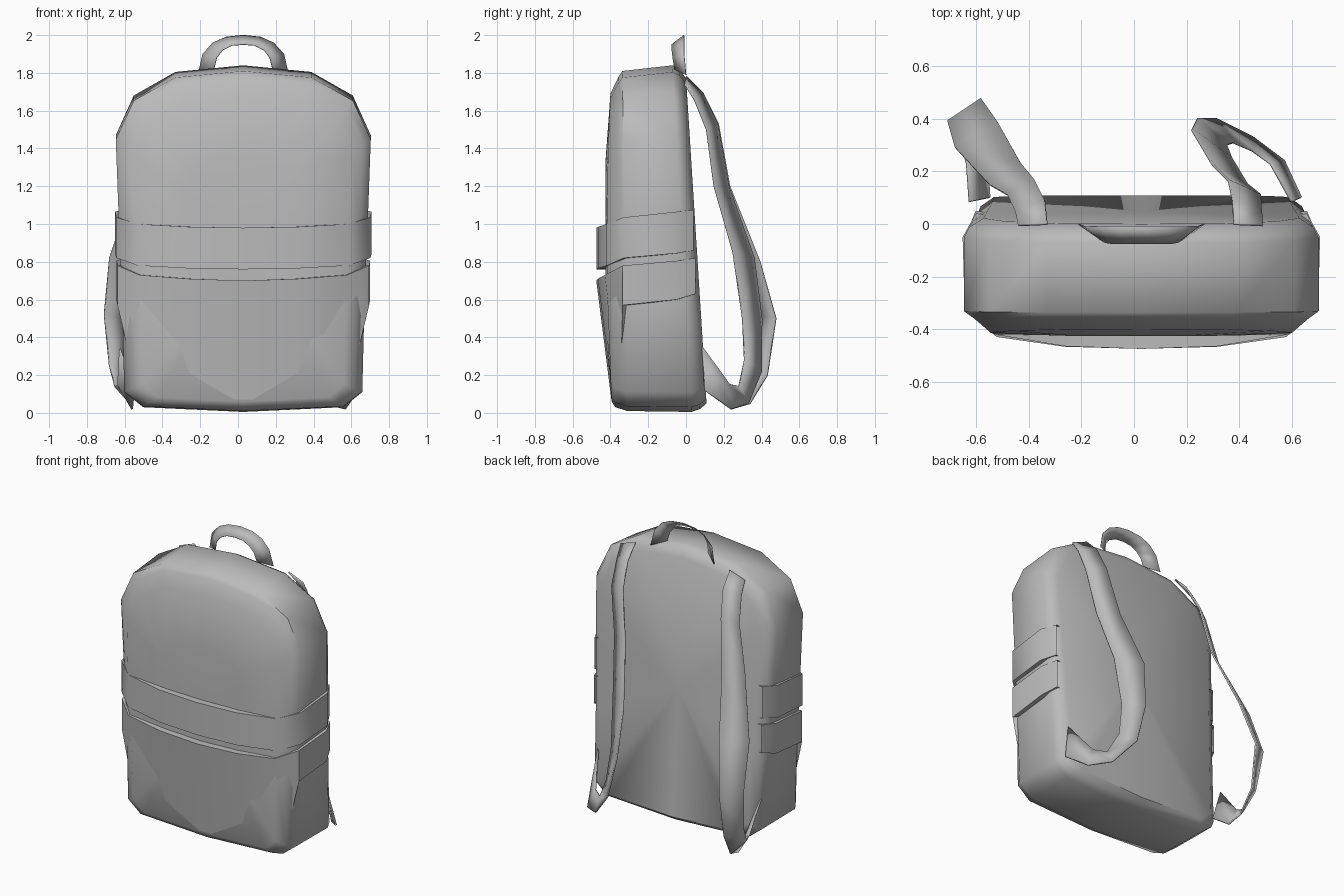
import bpy, math

CX = 0.028  # centre line of the bag

if "Cube" in bpy.data.objects:
    bpy.data.objects.remove(bpy.data.objects["Cube"], do_unlink=True)

fabric = bpy.data.materials.new("grey fabric")
fabric.use_nodes = True
fabric.diffuse_color = (0.5, 0.5, 0.5, 1)
fabric.node_tree.nodes["Principled BSDF"].inputs["Base Color"].default_value = (0.5, 0.5, 0.5, 1)


def make(name, verts, faces, angle=50, thickness=0):
    mesh = bpy.data.meshes.new(name)
    mesh.from_pydata(verts, [], faces)
    mesh.materials.append(fabric)
    obj = bpy.data.objects.new(name, mesh)
    bpy.context.collection.objects.link(obj)
    bpy.ops.object.select_all(action='DESELECT')
    obj.select_set(True)
    bpy.context.view_layer.objects.active = obj
    bpy.ops.object.mode_set(mode='EDIT')
    bpy.ops.mesh.select_all(action='SELECT')
    bpy.ops.mesh.normals_make_consistent(inside=False)
    bpy.ops.object.mode_set(mode='OBJECT')
    bpy.ops.object.shade_smooth_by_angle(angle=math.radians(angle))
    if thickness:
        solid = obj.modifiers.new("thickness", 'SOLIDIFY')
        solid.thickness = thickness
        solid.offset = 0
    return obj


def grid_faces(rows, cols, wrap=False):
    faces = []
    for r in range(rows - 1):
        for c in range(cols if wrap else cols - 1):
            d = (c + 1) % cols
            faces.append((r * cols + c, r * cols + d, (r + 1) * cols + d, (r + 1) * cols + c))
    return faces


def mirrored(half):
    """Half profile starting on the centre line -> full open profile."""
    return [(-p[0], *p[1:]) for p in half[:0:-1]] + list(half)


# Bag body: arched outline lofted from front to back
half = [(0, 1.84), (0.36, 1.805), (0.58, 1.68), (0.675, 1.47), (0.658, 1.0),
        (0.642, 0.6), (0.63, 0.11), (0.53, 0.03), (0, 0.005)]
outline = half + [(-x, z) for x, z in half[-2:0:-1]]
loft = [  # width factor, lowest z, highest z, depth rule
    (0.45, 0.45, 1.35, lambda z: -0.425),
    (0.85, 0.06, 1.69, lambda z: -0.39 - 0.03 * math.sin(math.pi * z / 1.9)),
    (0.94, 0.03, 1.78, lambda z: -0.375 + 0.01 * z),
    (1.0, 0.01, 1.81, lambda z: -0.31 - 0.015 * z),
    (1.0, 0.005, 1.84, lambda z: 0.03 - 0.055 * z),
    (0.97, 0.02, 1.82, lambda z: 0.075 - 0.06 * z),
    (0.89, 0.05, 1.77, lambda z: 0.112 - 0.063 * z),
]
verts = []
for width, low, high, depth in loft:
    for x, z in outline:
        zz = low + (z - 0.005) / 1.835 * (high - low)
        verts.append((CX + x * width, depth(zz), zz))
n = len(outline)
faces = grid_faces(len(loft), n, wrap=True)
verts += [(CX, -0.427, 0.9), (CX, 0.045, 0.9)]
last = (len(loft) - 1) * n
for i in range(n):
    j = (i + 1) % n
    faces += [(i, j, len(verts) - 2), (last + i, last + j, len(verts) - 1)]
make("bag_body", verts, faces)


# Bands wrapping front and sides: x, y, bottom z, top z
def wrap_band(name, half_plan):
    plan = mirrored(half_plan)
    outer_low = [(x, y + (0.08 if z < 0.1 else 0), z) for x, y, z, t in plan]
    outer_high = [(x, y, t) for x, y, z, t in plan]
    tuck = lambda row: [(x * 0.92, y * 0.87, z) for x, y, z in row]
    rows = [tuck(outer_low), outer_low, outer_high, tuck(outer_high)]
    verts = [(CX + x, y, z) for row in rows for x, y, z in row]
    make(name, verts, grid_faces(4, len(plan)))


wrap_band("upper_band", [
    (0, -0.475, 0.76, 0.98), (0.29, -0.465, 0.765, 0.985), (0.56, -0.42, 0.78, 1.0),
    (0.672, -0.33, 0.82, 1.035), (0.68, -0.05, 0.845, 1.065), (0.63, 0.04, 0.86, 1.075)])
wrap_band("front_pocket", [
    (0, -0.475, 0.07, 0.70), (0.29, -0.467, 0.07, 0.71), (0.55, -0.43, 0.08, 0.73),
    (0.666, -0.335, 0.57, 0.78), (0.672, -0.05, 0.60, 0.805), (0.63, 0.05, 0.63, 0.82)])


# Ribbons spanned between two edge paths
def ribbon(name, edge_a, edge_b, thickness=0.01):
    verts = list(edge_a) + list(edge_b)
    make(name, verts, grid_faces(2, len(edge_a)), 60, thickness)


# Carry handle
back_edge = mirrored([(0, -0.01, 2.0), (0.09, -0.01, 1.99), (0.16, -0.01, 1.96),
                      (0.215, -0.01, 1.90), (0.24, 0.0, 1.79)])
front_edge = mirrored([(0, -0.075, 1.95), (0.06, -0.075, 1.945), (0.11, -0.075, 1.92),
                       (0.14, -0.07, 1.88), (0.155, -0.06, 1.82)])
ribbon("carry_handle", [(CX + x, y, z) for x, y, z in back_edge],
       [(CX + x, y, z) for x, y, z in front_edge], 0.004)

# Shoulder straps: inner edge, then outer edge
ribbon("left_shoulder_strap",
       [(0.38, 0, 1.78), (0.375, 0.09, 1.69), (0.36, 0.165, 1.53), (0.3, 0.225, 1.2),
        (0.22, 0.36, 0.82), (0.24, 0.4, 0.5), (0.31, 0.4, 0.22), (0.45, 0.33, 0.05),
        (0.57, 0.24, 0.02), (0.635, 0.1, 0.12)],
       [(0.49, -0.005, 1.74), (0.485, 0.045, 1.66), (0.48, 0.11, 1.5), (0.43, 0.15, 1.2),
        (0.37, 0.25, 0.85), (0.35, 0.3, 0.5), (0.38, 0.31, 0.28), (0.45, 0.28, 0.14),
        (0.52, 0.23, 0.15), (0.6, 0.085, 0.35)])
ribbon("right_shoulder_strap",
       [(-0.33, 0, 1.78), (-0.34, 0.09, 1.69), (-0.38, 0.17, 1.53), (-0.43, 0.23, 1.2),
        (-0.52, 0.39, 0.8), (-0.58, 0.475, 0.5), (-0.585, 0.43, 0.2), (-0.57, 0.34, 0.05),
        (-0.56, 0.24, 0.02), (-0.55, 0.1, 0.12)],
       [(-0.44, -0.005, 1.74), (-0.45, 0.045, 1.66), (-0.48, 0.11, 1.5), (-0.55, 0.15, 1.2),
        (-0.68, 0.29, 0.82), (-0.708, 0.39, 0.52), (-0.68, 0.35, 0.25), (-0.65, 0.28, 0.14),
        (-0.635, 0.23, 0.15), (-0.625, 0.085, 0.34)])
